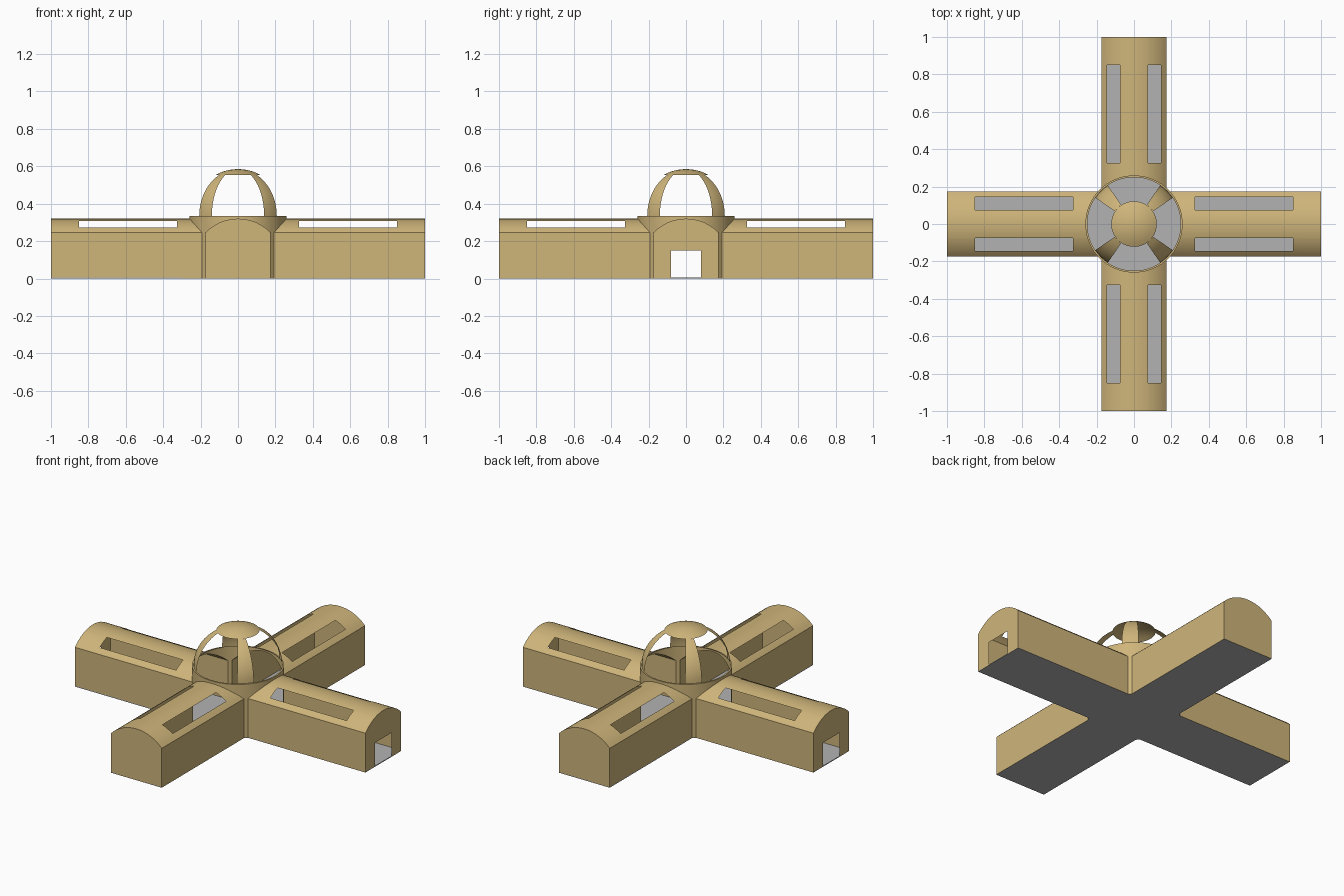
import bpy
import bmesh
from math import sqrt, asin, sin, cos, pi, radians
from mathutils import Matrix

cube = bpy.data.objects.get("Cube")
if cube:
    bpy.data.objects.remove(cube, do_unlink=True)

HALF, EAVE, RISE = 0.175, 0.245, 0.075       # arm half width, wall height, vault rise
ARC = (HALF**2 + RISE**2) / (2 * RISE)       # vault radius
DRUM, DRUM_TOP, DOME = 0.26, 0.335, 0.25
SKY_IN, SKY_OUT, SKY_A, SKY_B = 0.075, 0.145, 0.325, 0.85
DOOR_HALF, DOOR_TOP = 0.08, 0.15
BASE = 0.005


def material(name, color):
    m = bpy.data.materials.new(name)
    m.use_nodes = True
    m.diffuse_color = (*color, 1)
    m.node_tree.nodes["Principled BSDF"].inputs["Base Color"].default_value = (*color, 1)
    return m


tan = material("sandstone", (0.62, 0.46, 0.195))
grey = material("floor grey", (0.45, 0.45, 0.45))


def quad(bm, *points):
    bm.faces.new([bm.verts.new(p) for p in points])


def finish(bm, name, mat, turn=0):
    bmesh.ops.remove_doubles(bm, verts=bm.verts[:], dist=1e-5)
    bmesh.ops.recalc_face_normals(bm, faces=bm.faces[:])
    bm.transform(Matrix.Rotation(turn, 4, "Z"))
    mesh = bpy.data.meshes.new(name)
    bm.to_mesh(mesh)
    bm.free()
    ob = bpy.data.objects.new(name, mesh)
    bpy.context.collection.objects.link(ob)
    mesh.materials.append(mat)
    bpy.ops.object.select_all(action="DESELECT")
    ob.select_set(True)
    bpy.context.view_layer.objects.active = ob
    bpy.ops.object.shade_smooth_by_angle(angle=radians(30))
    return ob


def vault(y):
    return EAVE + RISE - ARC + sqrt(ARC**2 - y**2)


def drum_x(y):
    return sqrt(DRUM**2 - y**2)


# Stations across an arm, including the skylight and door edges
side = [0.025, 0.05, SKY_IN, DOOR_HALF, 0.1, 0.123, SKY_OUT, 0.16, HALF]
stations = [-y for y in reversed(side)] + [0] + side
strips = list(zip(stations, stations[1:]))


def build_arm(name, turn, door):
    bm = bmesh.new()
    for a, b in strips:
        mid = abs(a + b) / 2
        za, zb = vault(a), vault(b)
        # barrel roof with skylight openings
        rows = [(drum_x(a), drum_x(b)), (SKY_A, SKY_A), (SKY_B, SKY_B), (1, 1)]
        for i, ((a0, b0), (a1, b1)) in enumerate(zip(rows, rows[1:])):
            if i == 1 and SKY_IN < mid < SKY_OUT:
                continue
            quad(bm, (a0, a, za), (a1, a, za), (b1, b, zb), (b0, b, zb))
        # end wall with optional doorway
        low = DOOR_TOP if door and mid < DOOR_HALF else 0
        quad(bm, (1, a, low), (1, b, low), (1, b, zb), (1, a, za))
    # side walls
    for y in (-HALF, HALF):
        x = drum_x(y)
        quad(bm, (x, y, 0), (1, y, 0), (1, y, EAVE), (x, y, EAVE))
    finish(bm, name, tan, turn)


for k, name in enumerate(("left_arm", "back_arm", "right_arm", "front_arm")):
    build_arm(name, k * pi / 2, door=k % 2 == 0)


def polar(r, t, z):
    return (r * cos(t), r * sin(t), z)


# Central drum: arched over each arm, full height at the corners, with a top ledge
bm = bmesh.new()
edge = asin(HALF / DRUM)
for k in range(4):
    pieces = [(asin(a / DRUM), asin(b / DRUM), vault(a), vault(b)) for a, b in strips]
    pieces.append((edge, pi / 2 - edge, EAVE, EAVE))
    for ta, tb, za, zb in pieces:
        ta, tb = ta + k * pi / 2, tb + k * pi / 2
        quad(bm, polar(DRUM, ta, za), polar(DRUM, tb, zb),
             polar(DRUM, tb, DRUM_TOP), polar(DRUM, ta, DRUM_TOP))
        quad(bm, polar(DRUM, ta, DRUM_TOP), polar(DRUM, tb, DRUM_TOP),
             polar(DOME, tb, DRUM_TOP), polar(DOME, ta, DRUM_TOP))
    # corner wall between neighbouring arms
    ta, tb = edge + k * pi / 2, (k + 1) * pi / 2 - edge
    quad(bm, polar(DRUM, ta, 0), polar(DRUM, tb, 0),
         polar(DRUM, tb, EAVE), polar(DRUM, ta, EAVE))
finish(bm, "drum", tan)

# Open dome: four diagonal ribs
CAP = asin(0.122 / DOME)                     # polar angle of the cap edge


def dome_point(p, t):
    return polar(DOME * sin(p), t, DRUM_TOP + DOME * cos(p))


def dome_patch(bm, p0, p1, rows, t0, t1, cols):
    for i in range(rows):
        for j in range(cols):
            pa, pb = (p0 + (p1 - p0) * n / rows for n in (i, i + 1))
            ta, tb = (t0 + (t1 - t0) * n / cols for n in (j, j + 1))
            corners = [dome_point(pb, ta), dome_point(pb, tb), dome_point(pa, tb)]
            if pa > 0:
                corners.append(dome_point(pa, ta))
            quad(bm, *corners)


bm = bmesh.new()
for k in range(4):
    mid = pi / 4 + k * pi / 2
    dome_patch(bm, CAP, pi / 2, 12, mid - radians(11), mid + radians(11), 4)
# round cap closing the top of the ribs
dome_patch(bm, 0, CAP, 5, radians(34), radians(34) + 2 * pi, 360 // 11 + 4)
finish(bm, "dome", tan)

# Cross-shaped floor slab
bm = bmesh.new()
outline = []
x = drum_x(HALF)
for k in range(4):
    for px, py in ((x, -HALF), (1, -HALF), (1, HALF), (x, HALF)):
        for _ in range(k):
            px, py = -py, px
        outline.append(bm.verts.new((px, py, 0)))
slab = bm.faces.new(outline)
up = bmesh.ops.extrude_face_region(bm, geom=[slab], use_keep_orig=True)["geom"]
bmesh.ops.translate(bm, verts=[v for v in up if isinstance(v, bmesh.types.BMVert)],
                    vec=(0, 0, BASE))
finish(bm, "floor", grey)
